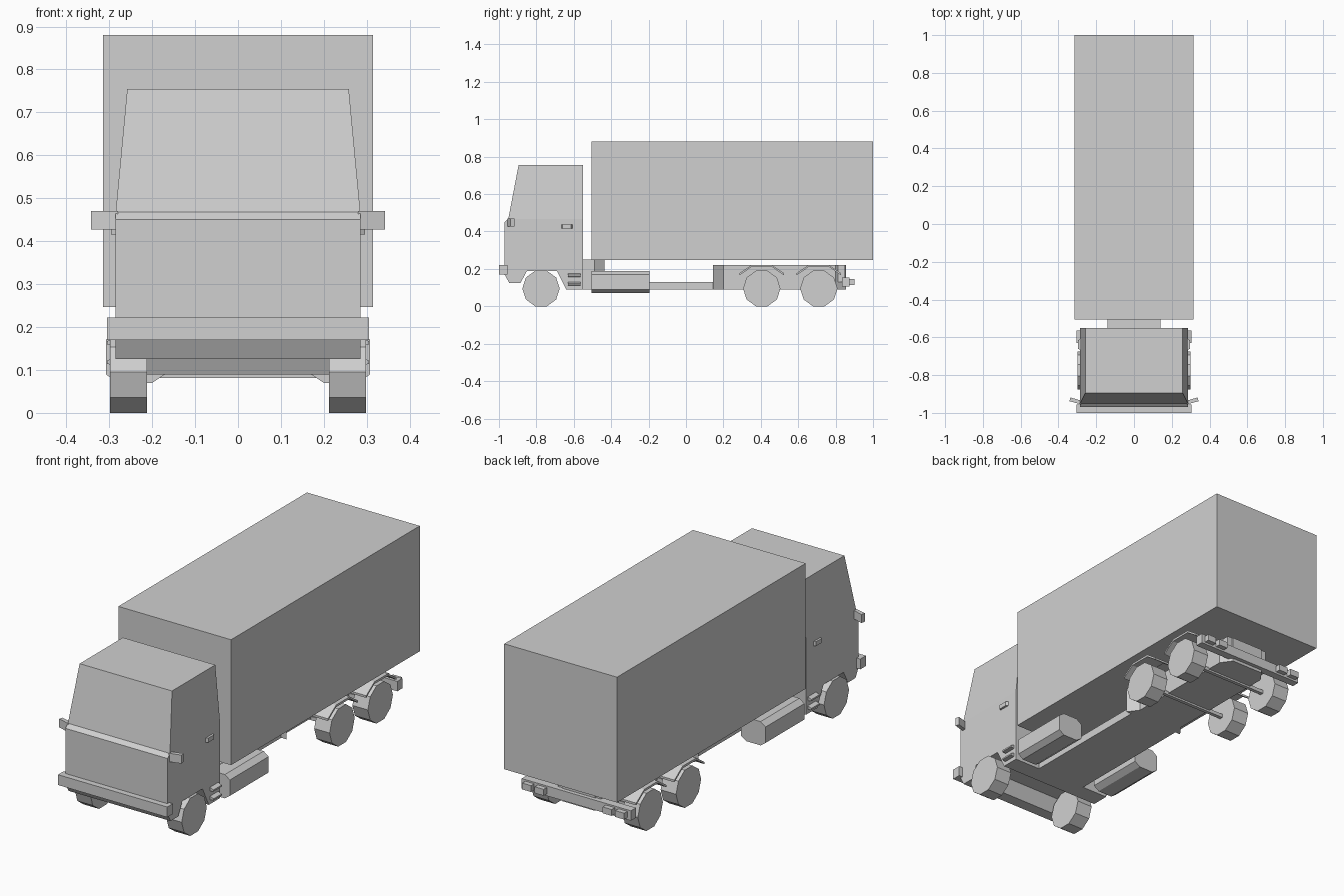
import bpy, bmesh, math
from mathutils import Matrix

old = bpy.data.objects.get("Cube")
if old:
    bpy.data.objects.remove(old, do_unlink=True)

GREY = (0.63, 0.63, 0.63, 1)
paint = bpy.data.materials.new("plain grey")
paint.use_nodes = True
paint.diffuse_color = GREY
paint.node_tree.nodes["Principled BSDF"].inputs["Base Color"].default_value = GREY


def finish(name, bm):
    bmesh.ops.recalc_face_normals(bm, faces=bm.faces[:])
    mesh = bpy.data.meshes.new(name)
    bm.to_mesh(mesh)
    bm.free()
    mesh.materials.append(paint)
    obj = bpy.data.objects.new(name, mesh)
    bpy.context.scene.collection.objects.link(obj)
    return obj


def prism(name, points, lo, hi, axis):
    """Extrude a 2D outline along an axis: x takes (y, z), y takes (x, z), z takes (x, y)."""
    def place(p, d):
        q = list(p)
        q.insert("xyz".index(axis), d)
        return q
    bm = bmesh.new()
    a = [bm.verts.new(place(p, lo)) for p in points]
    b = [bm.verts.new(place(p, hi)) for p in points]
    bm.faces.new(a)
    bm.faces.new(b)
    n = len(points)
    for i in range(n):
        j = (i + 1) % n
        bm.faces.new((a[i], a[j], b[j], b[i]))
    return finish(name, bm)


def box(name, x, y, z):
    return prism(name, [(x[0], y[0]), (x[1], y[0]), (x[1], y[1]), (x[0], y[1])],
                 z[0], z[1], "z")


def pair(name, build):
    """Build a part on the left (+x) and mirror it to the right."""
    left = build("left_" + name)
    mesh = left.data.copy()
    mesh.transform(Matrix.Scale(-1, 4, (1, 0, 0)))
    mesh.flip_normals()
    right = bpy.data.objects.new("right_" + name, mesh)
    bpy.context.scene.collection.objects.link(right)


# Cargo body
box("cargo_box", (-0.315, 0.315), (-0.505, 1.0), (0.247, 0.88))

# Lower cab with wheel arch cut into its outline
prism("lower_cab", [(-0.97, 0.17), (-0.97, 0.45), (-0.95, 0.468), (-0.55, 0.468),
                    (-0.55, 0.09), (-0.64, 0.09), (-0.69, 0.19), (-0.85, 0.19),
                    (-0.885, 0.125), (-0.945, 0.125)], -0.285, 0.285, "x")

# Upper cab tapers towards the roof
upper = box("upper_cab", (-0.285, 0.285), (-0.95, -0.55), (0.468, 0.755))
for v in upper.data.vertices:
    if v.co.z > 0.6:
        v.co.x *= 0.258 / 0.285
        if v.co.y < -0.8:
            v.co.y = -0.895

# Front bumper
box("front_bumper", (-0.305, 0.305), (-1.0, -0.955), (0.17, 0.222))

# Cab side details
pair("side_lamp", lambda n: prism(n, [(0.28, -0.955), (0.342, -0.938), (0.337, -0.918),
                                      (0.28, -0.935)], 0.427, 0.47, "z"))
pair("door_handle", lambda n: prism(n, [(0.28, -0.67), (0.296, -0.66), (0.296, -0.615),
                                        (0.28, -0.605)], 0.415, 0.437, "z"))
for label, z in (("upper", 0.155), ("lower", 0.11)):
    pair(label + "_step", lambda n: prism(n, [(0.28, z), (0.305, z + 0.004),
                                              (0.305, z + 0.012), (0.28, z + 0.022)],
                                          -0.63, -0.565, "y"))

# Chassis: front mount, low centre rail, raised rear frame narrowing in plan
prism("front_frame", [(-0.14, -0.56), (0.14, -0.56), (0.14, -0.49), (0.10, -0.435),
                      (-0.10, -0.435), (-0.14, -0.49)], 0.09, 0.25, "z")
box("centre_rail", (-0.14, 0.14), (-0.56, 0.16), (0.09, 0.13))
prism("rear_frame", [(-0.17, 0.145), (0.17, 0.145), (0.13, 0.20), (0.13, 0.80),
                     (0.09, 0.855), (-0.09, 0.855), (-0.13, 0.80), (-0.13, 0.20)],
      0.09, 0.22, "z")

# Side tanks with chamfered section
pair("side_tank", lambda n: prism(n, [(0.17, 0.09), (0.20, 0.07), (0.28, 0.07), (0.308, 0.09),
                                      (0.308, 0.17), (0.28, 0.19), (0.20, 0.19), (0.17, 0.17)],
                                  -0.505, -0.195, "y"))

# Ten-sided wheels standing on a flat facet, with rear axles and fenders
RADIUS = 0.1
HUB = RADIUS * math.cos(math.pi / 10)


def ring(y, z, r, sides, turn=0.0):
    return [(y + r * math.cos(turn + 2 * math.pi * i / sides),
             z + r * math.sin(turn + 2 * math.pi * i / sides)) for i in range(sides)]


for label, y in (("front", -0.775), ("middle", 0.405), ("rear", 0.71)):
    pair(label + "_wheel", lambda n: prism(n, ring(y, HUB, RADIUS, 10), 0.212, 0.298, "x"))
    if label != "front":
        prism(label + "_axle", ring(y, 0.09, 0.013, 4, math.pi / 4), -0.22, 0.22, "x")
        outer = [(-0.12, 0.165), (-0.055, 0.21), (0.055, 0.21), (0.12, 0.165)]
        shape = outer + [(a, b + 0.011) for a, b in reversed(outer)]
        shape = [(y + a, b) for a, b in shape]
        pair(label + "_fender", lambda n: prism(n, shape, 0.2, 0.303, "x"))

# Rear bumper beam with lamps and brackets
box("rear_bumper", (-0.305, 0.305), (0.835, 0.875), (0.105, 0.155))
for label, x in (("outer", 0.235), ("inner", 0.165)):
    pair(label + "_tail_lamp", lambda n: box(n, (x, x + 0.05), (0.87, 0.9), (0.115, 0.147)))
pair("bumper_bracket", lambda n: box(n, (0.08, 0.12), (0.79, 0.85), (0.13, 0.22)))
